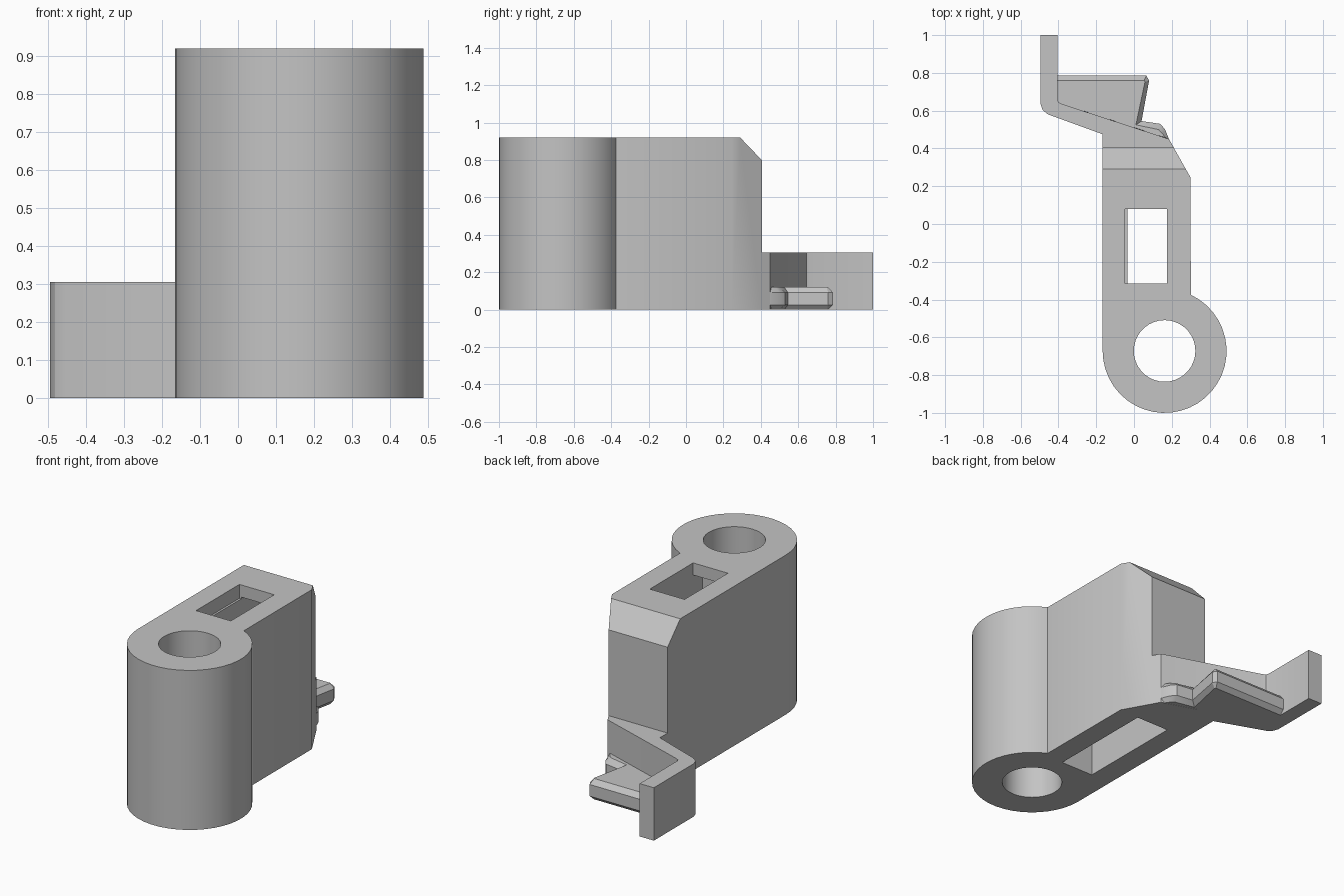
import bpy, bmesh
from math import cos, sin, radians
from mathutils import Vector

cube = bpy.data.objects.get("Cube")
if cube:
    bpy.data.objects.remove(cube, do_unlink=True)

grey = bpy.data.materials.new("plain grey")
grey.use_nodes = True
grey.diffuse_color = (0.55, 0.55, 0.55, 1)
grey.node_tree.nodes["Principled BSDF"].inputs["Base Color"].default_value = grey.diffuse_color


def loft(name, layers, cut=None):
    """Stack outlines given as (points, z) into a closed solid."""
    bm = bmesh.new()
    rings = [[bm.verts.new((x, y, z)) for x, y in pts] for pts, z in layers]
    bm.faces.new(rings[0])
    bm.faces.new(rings[-1])
    n = len(rings[0])
    for low, high in zip(rings, rings[1:]):
        for i in range(n):
            j = (i + 1) % n
            bm.faces.new((low[i], low[j], high[j], high[i]))
    if cut:
        geom = bm.verts[:] + bm.edges[:] + bm.faces[:]
        res = bmesh.ops.bisect_plane(bm, geom=geom, plane_co=cut[0], plane_no=cut[1], clear_outer=True)
        edges = [e for e in res["geom_cut"] if isinstance(e, bmesh.types.BMEdge)]
        bmesh.ops.edgeloop_fill(bm, edges=edges)
    bmesh.ops.recalc_face_normals(bm, faces=bm.faces[:])
    mesh = bpy.data.meshes.new(name)
    bm.to_mesh(mesh)
    bm.free()
    mesh.materials.append(grey)
    obj = bpy.data.objects.new(name, mesh)
    bpy.context.collection.objects.link(obj)
    return obj


def prism(name, pts, z0, z1, cut=None):
    return loft(name, [(pts, z0), (pts, z1)], cut)


def arc(cx, cy, r, start, end, steps):
    angles = [radians(start + (end - start) * i / steps) for i in range(steps + 1)]
    return [(cx + r * cos(a), cy + r * sin(a)) for a in angles]


def box(x0, x1, y0, y1):
    return [(x0, y0), (x1, y0), (x1, y1), (x0, y1)]


def activate(obj):
    bpy.ops.object.select_all(action="DESELECT")
    obj.select_set(True)
    bpy.context.view_layer.objects.active = obj


def subtract(obj, cutter):
    cutter.hide_render = True
    mod = obj.modifiers.new("cut", "BOOLEAN")
    mod.operation = "DIFFERENCE"
    mod.solver = "EXACT"
    mod.object = cutter
    activate(obj)
    bpy.ops.object.modifier_apply(modifier=mod.name)
    bpy.data.objects.remove(cutter, do_unlink=True)


# Main block: round barrel running into a straight block, top back edge chamfered
BARREL = (0.162, -0.672)
HEIGHT = 0.92
outline = arc(*BARREL, 0.328, 65, -180, 28)
outline += [(-0.166, 0.405), (0.21, 0.405), (0.30, 0.245)]
body = prism("body", outline, 0, HEIGHT, (Vector((0, 0.29, HEIGHT)), Vector((0, 0.12, 0.115))))

# Barrel bore, inner cavity open below, and its shorter mouth on top
subtract(body, prism("bore_cutter", arc(*BARREL, 0.163, 0, 350, 35), -0.1, 1.1))
subtract(body, prism("cavity_cutter", box(-0.035, 0.175, -0.40, 0.24), -0.1, 0.85))
subtract(body, prism("mouth_cutter", box(-0.047, 0.175, -0.315, 0.08), 0.84, 1.1))

# Bent arm with an upright end tab
inner_bend = [(-0.405, 0.66), (-0.40, 0.645), (-0.38, 0.635)]
arm_outline = [(0.21, 0.405), (-0.166, 0.405), (-0.166, 0.475),
               (-0.455, 0.58), (-0.483, 0.602), (-0.495, 0.635),
               (-0.495, 1.0), (-0.405, 1.0)] + inner_bend + [(0.185, 0.45)]
arm = prism("arm", arm_outline, 0, 0.305)

# Bevelled plate with a hooked edge, seated against the arm
outer = [(0.185, 0.45), (0.165, 0.50), (0.14, 0.53), (0.04, 0.545),
         (0.08, 0.76), (0.065, 0.785), (-0.405, 0.785)] + inner_bend
inner = [(0.165, 0.457), (0.15, 0.48), (0.13, 0.50), (0.01, 0.525),
         (0.058, 0.752), (0.054, 0.76), (-0.405, 0.76)] + inner_bend
plate = loft("catch_plate", [(inner, 0), (outer, 0.025), (outer, 0.092), (inner, 0.12)])

for part in (body, arm, plate):
    activate(part)
    bpy.ops.object.shade_smooth_by_angle(angle=radians(30))
